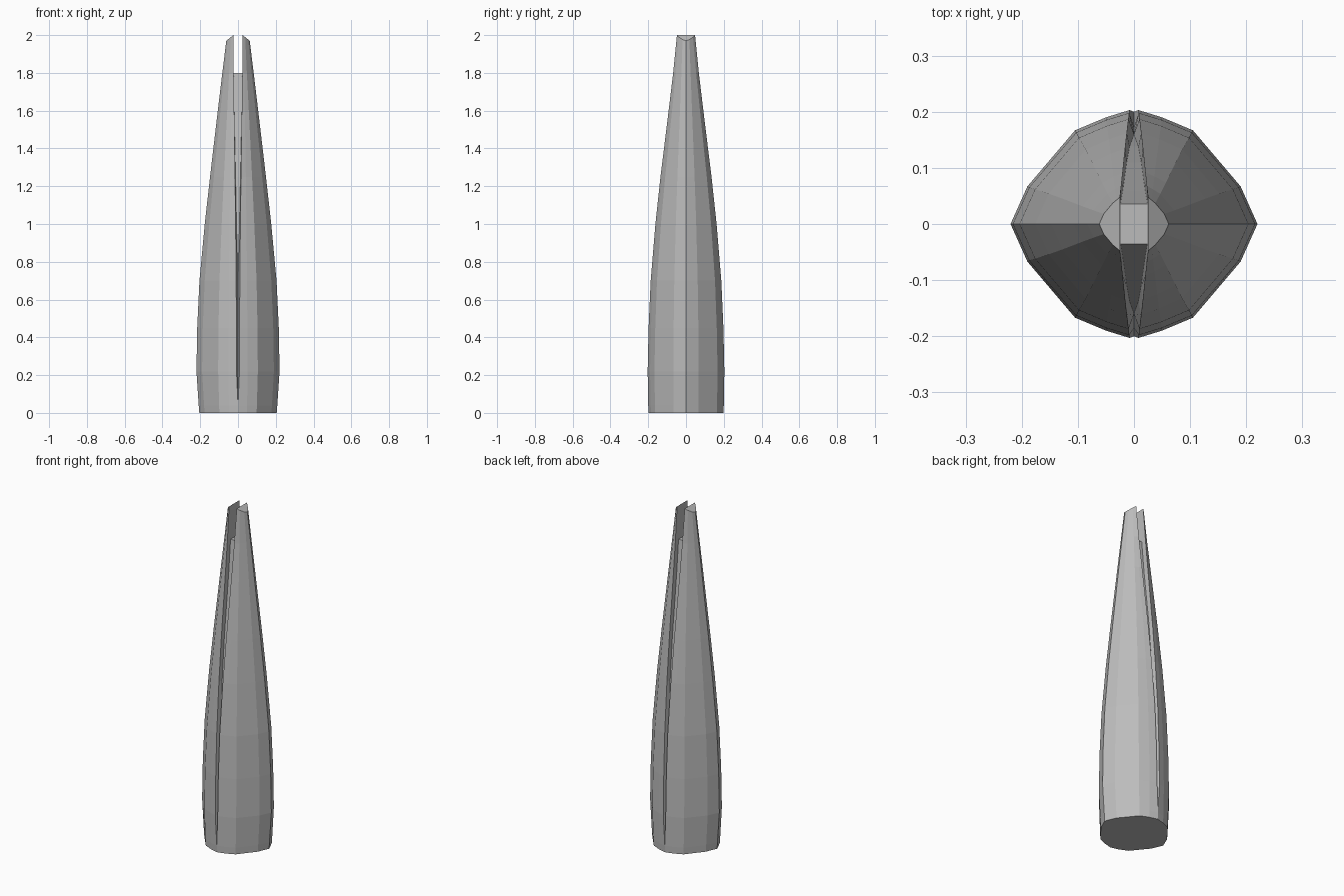
import bpy
import bmesh

cube = bpy.data.objects.get("Cube")
if cube:
    bpy.data.objects.remove(cube, do_unlink=True)

grey = bpy.data.materials.new("plain grey")
grey.use_nodes = True
colour = (0.5, 0.5, 0.5, 1)
grey.diffuse_color = colour
grey.node_tree.nodes["Principled BSDF"].inputs["Base Color"].default_value = colour

# Quarter outline from the side ridge to the slot edge, widest and at the tip
WIDE = [(.22, 0), (.19, .067), (.105, .167), (.05, .19), (.008, .203)]
TIP = [(.062, 0), (.054, .018), (.038, .037), (.031, .043), (.025, .048)]

# height, side reach, front reach, slot floor half width, slot floor depth
LEVELS = [(0, .205, .198, 0, .198), (.04, .208, .2, 0, .2),
          (.22, .22, .203, 0, .185), (.45, .216, .198, 0, .172),
          (.7, .204, .187, 0, .16), (1, .176, .162, .008, .138),
          (1.25, .148, .135, .013, .11), (1.6, .107, .092, .02, .06),
          (1.8, .083, .068, .024, .036), (2, .062, .048, .025, .036)]
FLOOR = 8


def half_ring(level):
    """Outline of the +x half, from the front slot floor to the back one."""
    z, reach_x, reach_y, floor_x, floor_y = level
    tx = (reach_x - .062) / (.22 - .062)
    ty = (reach_y - .048) / (.203 - .048)
    quarter = [(t[0] + (w[0] - t[0]) * tx, t[1] + (w[1] - t[1]) * ty)
               for w, t in zip(WIDE, TIP)]
    if z < .1:                       # the slot closes near the base
        quarter[-1] = (0, reach_y)
    quarter.append((floor_x, floor_y))
    ring = [(x, -y) for x, y in reversed(quarter)] + quarter[1:]
    # The tip slopes down away from the slot
    return [(x, y, z - (.03 * (x - .025) / .037 if z == 2 else 0))
            for x, y in ring]


bm = bmesh.new()


def face(points):
    bm.faces.new([bm.verts.new(p) for p in points])


def flip(points):
    return [(-x, y, z) for x, y, z in points]


rings = [half_ring(level) for level in LEVELS]
for i, (low, high) in enumerate(zip(rings, rings[1:])):
    # Outer skin and slot walls of both halves
    for side in (lambda p: p, flip):
        a, b = side(low), side(high)
        for j in range(len(a) - 1):
            face([a[j], a[j + 1], b[j + 1], b[j]])
        if i >= FLOOR:               # inner prong wall above the floor
            face([a[0], a[-1], b[-1], b[0]])
    # Sloping slot floor, front and back
    if i < FLOOR:
        for end in (0, -1):
            a, b = [low[end]], [high[end]]
            face(a + flip(a) + flip(b) + b)

# Base, slot top and prong tips
for ring in (rings[0], rings[-1]):
    face(ring)
    face(flip(ring))
ends = [rings[FLOOR][0], rings[FLOOR][-1]]
face(ends + flip(ends)[::-1])

bmesh.ops.remove_doubles(bm, verts=bm.verts[:], dist=.0002)
bmesh.ops.dissolve_degenerate(bm, edges=bm.edges[:], dist=.0001)
bmesh.ops.recalc_face_normals(bm, faces=bm.faces[:])
mesh = bpy.data.meshes.new("slotted_tower")
bm.to_mesh(mesh)
bm.free()
mesh.materials.append(grey)
tower = bpy.data.objects.new("slotted_tower", mesh)
bpy.context.collection.objects.link(tower)
